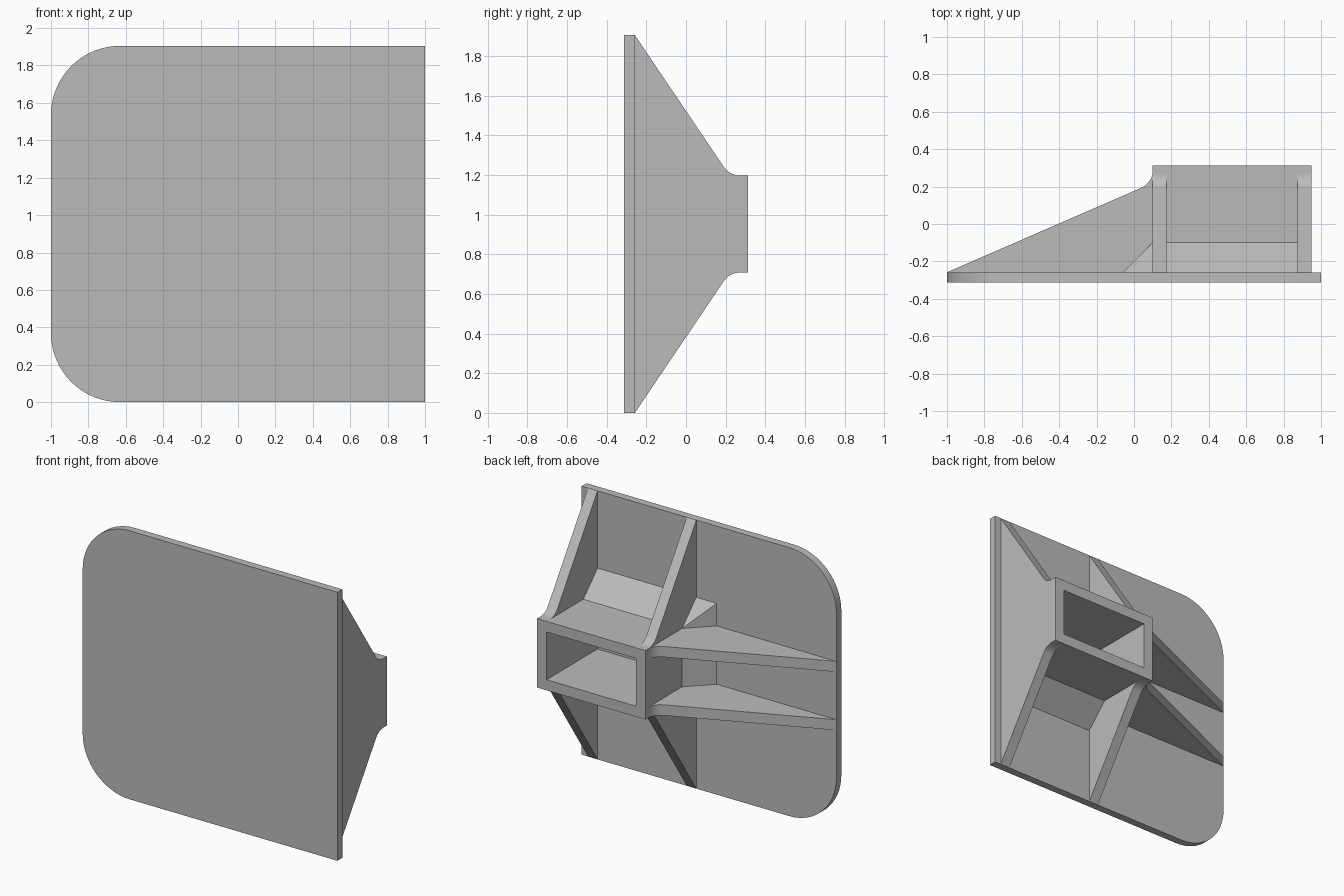
import bpy
import bmesh
from math import radians, sin, cos, tan, pi
from mathutils import Vector

cube = bpy.data.objects.get("Cube")
if cube:
    bpy.data.objects.remove(cube, do_unlink=True)

grey = bpy.data.materials.new("plain grey")
grey.use_nodes = True
colour = (0.5, 0.5, 0.5, 1)
grey.diffuse_color = colour
grey.node_tree.nodes["Principled BSDF"].inputs["Base Color"].default_value = colour

# Main dimensions
HEIGHT = 1.905
MID = HEIGHT / 2
FRONT, PLATE_BACK, BACK = -0.313, -0.258, 0.313
X0, X1 = 0.1, 0.95
Z0, Z1 = 0.708, 1.197
WALL = 0.075
SKIRT = 0.16
FILLET = 0.1


def loft(name, rings, closed=False):
    """Join matching cross-sections into a solid; closed makes a loop."""
    bm = bmesh.new()
    rows = [[bm.verts.new(p) for p in ring] for ring in rings]
    n = len(rows[0])
    pairs = list(zip(rows, rows[1:]))
    if closed:
        pairs.append((rows[-1], rows[0]))
    else:
        bm.faces.new(rows[0])
        bm.faces.new(rows[-1])
    for a, b in pairs:
        for i in range(n):
            j = (i + 1) % n
            bm.faces.new((a[i], a[j], b[j], b[i]))
    bmesh.ops.recalc_face_normals(bm, faces=bm.faces)
    mesh = bpy.data.meshes.new(name)
    bm.to_mesh(mesh)
    bm.free()
    mesh.materials.append(grey)
    obj = bpy.data.objects.new(name, mesh)
    bpy.context.collection.objects.link(obj)
    bpy.ops.object.select_all(action="DESELECT")
    obj.select_set(True)
    bpy.context.view_layer.objects.active = obj
    bpy.ops.object.shade_smooth_by_angle(angle=radians(30))
    return obj


def rib_profile(reach):
    """Triangle (distance from tube, y) with a fillet where it meets the tube."""
    tip = Vector((reach, PLATE_BACK))
    corner = Vector((0, 0.22))
    slope = (tip - corner).normalized()
    turn = Vector((0, 1)).angle(slope)
    t = FILLET / tan(turn / 2)
    end = Vector((0, corner.y + t))
    centre = end + Vector((FILLET, 0))
    sweep = pi - turn
    arc = [centre + FILLET * Vector((-cos(sweep * k / 8), -sin(sweep * k / 8)))
           for k in range(9)]
    return [Vector((0, PLATE_BACK))] + arc + [tip]


# Base plate with two rounded corners on one side
radius = 0.37
outline = [(1, 0), (1, HEIGHT)]
for cz, start in ((HEIGHT - radius, pi / 2), (radius, pi)):
    for k in range(17):
        a = start + k * pi / 32
        outline.append((-1 + radius + radius * cos(a), cz + radius * sin(a)))
loft("base_plate", [[(x, y, z) for x, z in outline] for y in (FRONT, PLATE_BACK)])

# Rectangular socket, open at the back
corners = [(X0, Z0, 1, 1), (X1, Z0, -1, 1), (X1, Z1, -1, -1), (X0, Z1, 1, -1)]
loft("socket", [[(x, PLATE_BACK, z), (x, BACK, z),
                 (x + sx * WALL, BACK, z + sz * WALL),
                 (x + sx * WALL, PLATE_BACK, z + sz * WALL)]
                for x, z, sx, sz in corners], closed=True)

# Sloped skirt around three sides of the socket foot
stations = [(0.9, Z1, 0, 1), (X0, Z1, -1, 1), (X0, Z0, -1, -1), (0.9, Z0, 0, -1)]
loft("socket_skirt", [[(x, PLATE_BACK, z), (x, PLATE_BACK + SKIRT, z),
                       (x + sx * SKIRT, PLATE_BACK, z + sz * SKIRT)]
                      for x, z, sx, sz in stations])

# Upper and lower ribs
profile = rib_profile(HEIGHT - Z1)
for side, label in ((1, "upper"), (-1, "lower")):
    for x, place in ((X0, "inner"), (X1 - WALL, "outer")):
        loft(f"{label}_{place}_rib",
             [[(px, p.y, MID + side * (Z1 - MID + p.x)) for p in profile]
              for px in (x, x + WALL)])

# Long side ribs
profile = rib_profile(X0 + 1)
for z, label in ((Z0, "lower"), (Z1 - WALL, "upper")):
    loft(f"{label}_side_rib",
         [[(X0 - p.x, p.y, pz) for p in profile] for pz in (z, z + WALL)])
